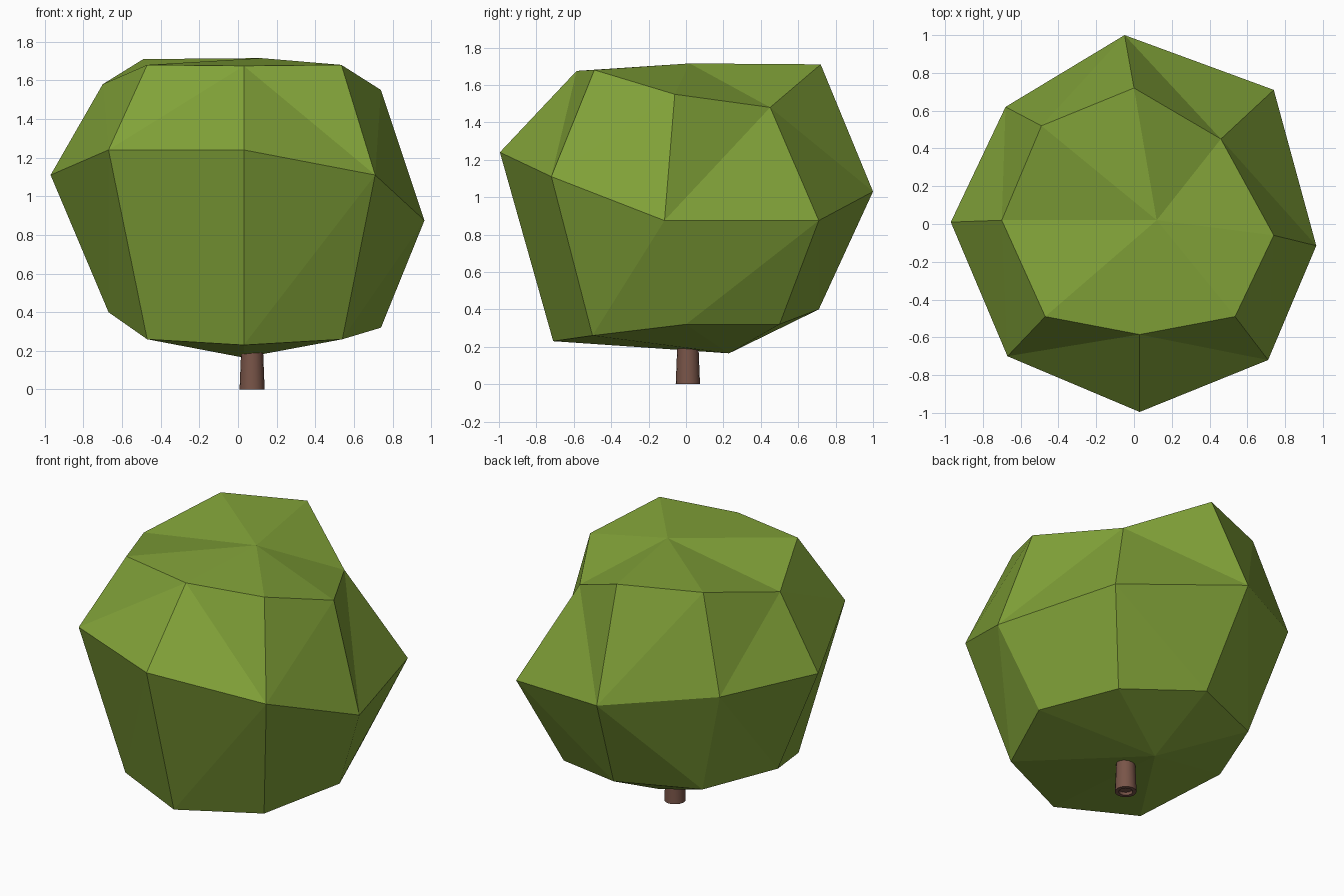
import bpy, bmesh, math

if "Cube" in bpy.data.objects:
    bpy.data.objects.remove(bpy.data.objects["Cube"])


def material(name, rgb):
    m = bpy.data.materials.new(name)
    m.diffuse_color = (*rgb, 1)
    m.use_nodes = True
    m.node_tree.nodes["Principled BSDF"].inputs["Base Color"].default_value = m.diffuse_color
    return m


def make_object(name, bm, mat):
    bmesh.ops.recalc_face_normals(bm, faces=bm.faces)
    me = bpy.data.meshes.new(name)
    bm.to_mesh(me)
    bm.free()
    me.materials.append(mat)
    ob = bpy.data.objects.new(name, me)
    bpy.context.collection.objects.link(ob)
    return ob


green = material("leaf_green", (0.22, 0.36, 0.04))
brown = material("bark_brown", (0.19, 0.09, 0.065))

# Crown: three uneven rings of eight points, plus a point at each end
lower = [(-.47, -.50, .26), (.03, -.71, .23), (.54, -.50, .26), (.74, 0, .32),
         (.54, .50, .32), (.03, .71, .40), (-.47, .50, .40), (-.67, 0, .40)]
middle = [(-.67, -.70, 1.24), (.03, -.995, 1.24), (.71, -.72, 1.11), (.965, -.115, .875),
          (.74, .71, .875), (-.05, 1.0, 1.03), (-.68, .62, 1.11), (-.97, .01, 1.11)]
upper = [(-.47, -.49, 1.68), (.03, -.585, 1.675), (.535, -.49, 1.68), (.74, -.06, 1.55),
         (.46, .45, 1.48), (0, .72, 1.71), (-.49, .52, 1.71), (-.70, .02, 1.58)]

bm = bmesh.new()
low, mid, up = [[bm.verts.new(p) for p in ring] for ring in (lower, middle, upper)]
bottom = bm.verts.new((.03, .23, .165))
top = bm.verts.new((.12, .02, 1.715))


def band(a, b, falling):
    """Triangles between rings a and b; 'falling' lists the top-left to bottom-right folds."""
    for i in range(8):
        j = (i + 1) % 8
        if i in falling:
            tris = (a[i], a[j], b[i]), (a[j], b[j], b[i])
        else:
            tris = (a[i], a[j], b[j]), (a[i], b[j], b[i])
        for t in tris:
            bm.faces.new(t)


band(low, mid, {4, 5, 6})
band(mid, up, {1, 4, 7})
for i in range(8):
    j = (i + 1) % 8
    bm.faces.new((low[j], low[i], bottom))
    bm.faces.new((up[i], up[j], top))
make_object("crown", bm, green)

# Trunk: short tapered stem with a shallow recess in its foot
bm = bmesh.new()
N = 16
profile = [(.042, .02), (.042, 0), (.065, 0), (.052, .32)]
rings = [[bm.verts.new((.073 + r * math.cos(2 * math.pi * k / N),
                        .01 + r * math.sin(2 * math.pi * k / N), z)) for k in range(N)]
         for r, z in profile]
for a, b in zip(rings, rings[1:]):
    for k in range(N):
        n = (k + 1) % N
        bm.faces.new((a[k], a[n], b[n], b[k]))
bm.faces.new(rings[0])
bm.faces.new(rings[-1])
trunk = make_object("trunk", bm, brown)
bpy.context.view_layer.objects.active = trunk
trunk.select_set(True)
bpy.ops.object.shade_smooth_by_angle(angle=math.radians(35))
